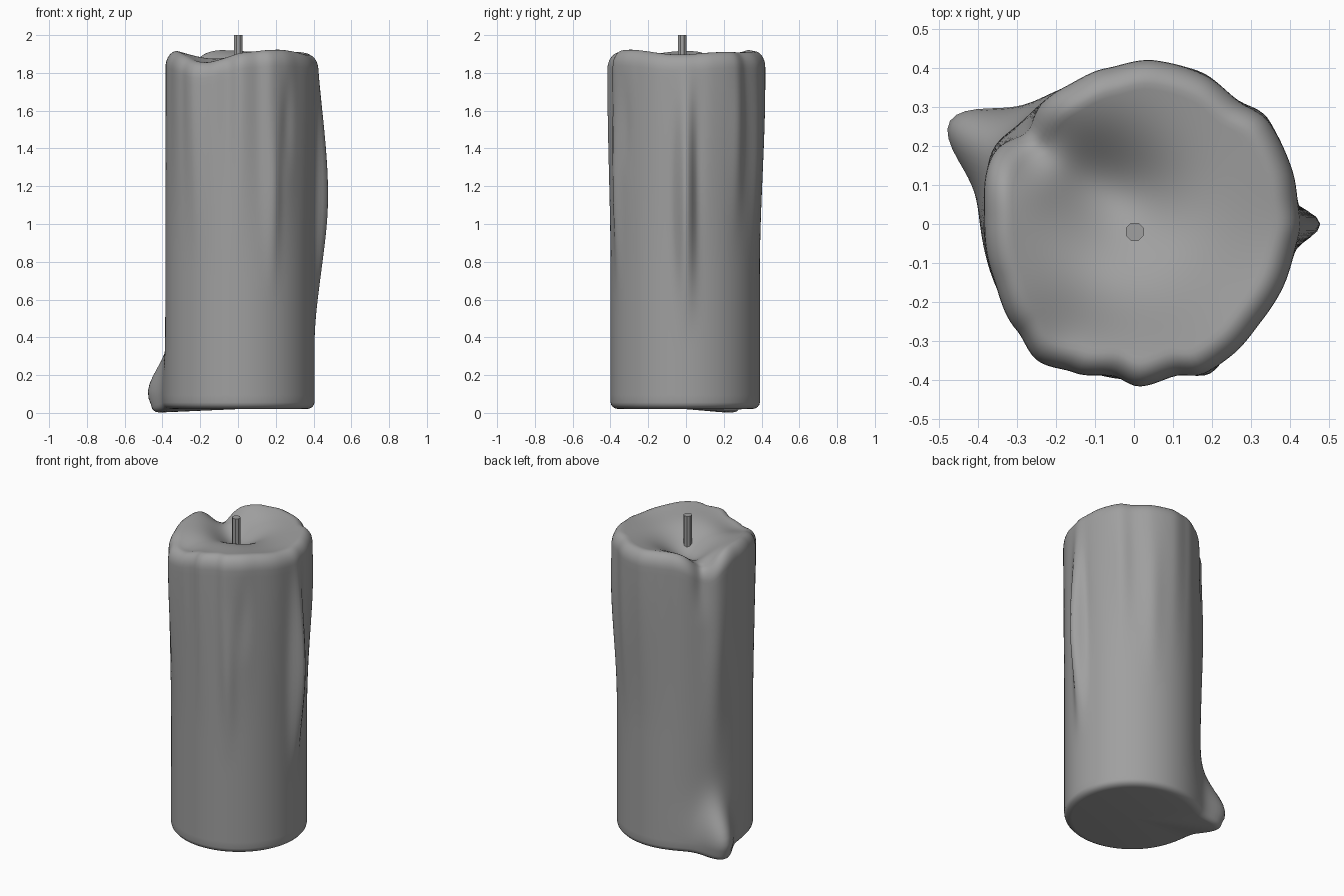
import bpy, bmesh, math

if "Cube" in bpy.data.objects:
    bpy.data.objects.remove(bpy.data.objects["Cube"])

N = 160


def smooth(a, b, v):
    t = max(0.0, min(1.0, (v - a) / (b - a)))
    return t * t * (3 - 2 * t)


def g(d, s):
    return math.exp(-0.5 * (d / s) ** 2)


def adiff(a, b):
    return (a - b + 180) % 360 - 180


# Wavy outline of the melted upper part: (angle in degrees, radius)
OUTLINE = [(0, .418), (20, .428), (37, .432), (50, .412), (65, .422), (83, .422),
           (100, .405), (117, .393), (140, .387), (155, .403), (180, .383),
           (200, .385), (222, .405), (235, .428), (248, .410), (262, .393),
           (272, .416), (285, .403), (295, .423), (306, .42), (322, .41), (342, .415)]


def outline(a):
    n = len(OUTLINE)
    for i in range(n):
        a0, r0 = OUTLINE[i]
        a1, r1 = OUTLINE[(i + 1) % n]
        span = (a1 - a0) % 360
        d = (a - a0) % 360
        if d < span:
            return r0 + (r1 - r0) * smooth(0, 1, d / span)
    return .4


# Wax runs: angle, width in degrees, height, start z, peak z, end z
DRIPS = [(0, 4.5, .068, .35, 1.12, 2.0),
         (7, 3, -.012, .6, 1.3, 1.85),
         (42, 5, .010, .9, 1.5, 1.95),
         (66, 5, .009, .6, 1.3, 1.9),
         (150, 7, .016, .3, 1.2, 1.75),
         (139, 5, -.03, 1.45, 1.85, 2.1),
         (297, 4, .018, .55, 1.15, 1.7),
         (309, 4, -.012, 1.2, 1.55, 1.9)]


def radius(a, z):
    c = math.radians(a)
    base = .395 + .01 * math.cos(c) - .004 * math.sin(c)
    r = base + (outline(a) - base) * smooth(.75, 1.75, z)
    for da, w, h, z0, zp, z1 in DRIPS:
        r += h * g(adiff(a, da), w) * smooth(z0, zp, z) * (1 - smooth(zp, z1, z))
    # puddle at the foot of the main run
    d = adiff(a, 151)
    fall = g(z - .1, .14) if z > .1 else g(z - .1, .09)
    r += .156 * fall * (.75 * g(d, 8) + .25 * g(d, 17))
    return r


# Height of the melted top: dish, pouring notch and low front-left rim
def top(x, y):
    z = 1.915 - .03 * max(0, 1 - (x * x + y * y) / .15)
    z -= .095 * g(math.hypot(x + .03, y - .06), .105)
    z -= .045 * g(math.hypot(x + .15, y - .13), .08)
    z -= .085 * g(math.hypot(x + .28, y - .215), .06)
    z -= .055 * g(math.hypot(x + .18, y + .32), .10)
    z += .018 * g(math.hypot(x + .13, y - .35), .10)
    z += .015 * g(math.hypot(x + .37, y - .02), .10)
    z += .012 * g(math.hypot(x - .25, y + .3), .12)
    z += .012 * g(math.hypot(x - .05, y + .17), .09)
    z -= .015 * g(math.hypot(x - .4, y + .05), .12)
    return z


def column(a):
    """Points of one vertical slice, from the base to near the top centre."""
    c, s = math.cos(math.radians(a)), math.sin(math.radians(a))
    zb = .02 - .018 * g(adiff(a, 151), 11)
    pts = []
    for i in range(5):
        t = math.pi / 2 * i / 4
        pts.append((radius(a, .05) - .045 * (1 - math.sin(t)), zb + .035 * (1 - math.cos(t))))
    R = outline(a)
    H = top((R - .06) * c, (R - .06) * s)
    z0 = zb + .035
    z1 = H - .085
    for i in range(1, 46):
        z = z0 + (z1 - z0) * i / 45
        pts.append((radius(a, z), z))
    r1 = radius(a, z1)
    for i in range(1, 8):
        t = math.pi / 2 * i / 7
        pts.append((r1 - .06 * (1 - math.cos(t)), z1 + .085 * math.sin(t)))
    rr, zz = pts[-1]
    for i in range(1, 24):
        r = rr * (1 - i / 24)
        pts.append((r, top(r * c, r * s) + (zz - H)))
    return [(r * c, r * s, z) for r, z in pts]


# Shared dark grey wax colour
grey = bpy.data.materials.new("dark_grey")
grey.diffuse_color = (.35, .35, .35, 1)
grey.use_nodes = True
grey.node_tree.nodes["Principled BSDF"].inputs["Base Color"].default_value = grey.diffuse_color

# Candle body
bm = bmesh.new()
cols = [[bm.verts.new(p) for p in column(360 * k / N)] for k in range(N)]
bottom = bm.verts.new((0, 0, .02))
peak = bm.verts.new((0, 0, top(0, 0)))
for k in range(N):
    p, q = cols[k], cols[(k + 1) % N]
    for i in range(len(p) - 1):
        bm.faces.new((p[i], q[i], q[i + 1], p[i + 1]))
    bm.faces.new((bottom, q[0], p[0]))
    bm.faces.new((peak, p[-1], q[-1]))
bmesh.ops.recalc_face_normals(bm, faces=bm.faces)
for f in bm.faces:
    f.smooth = True
mesh = bpy.data.meshes.new("candle_body")
bm.to_mesh(mesh)
bm.free()
body = bpy.data.objects.new("candle_body", mesh)
bpy.context.collection.objects.link(body)
mesh.materials.append(grey)

# Wick
bpy.ops.mesh.primitive_cylinder_add(vertices=8, radius=.025, depth=.26,
                                    location=(.002, -.02, 1.87),
                                    rotation=(0, 0, math.radians(22.5)))
wick = bpy.context.object
wick.name = "wick"
wick.data.materials.append(grey)
